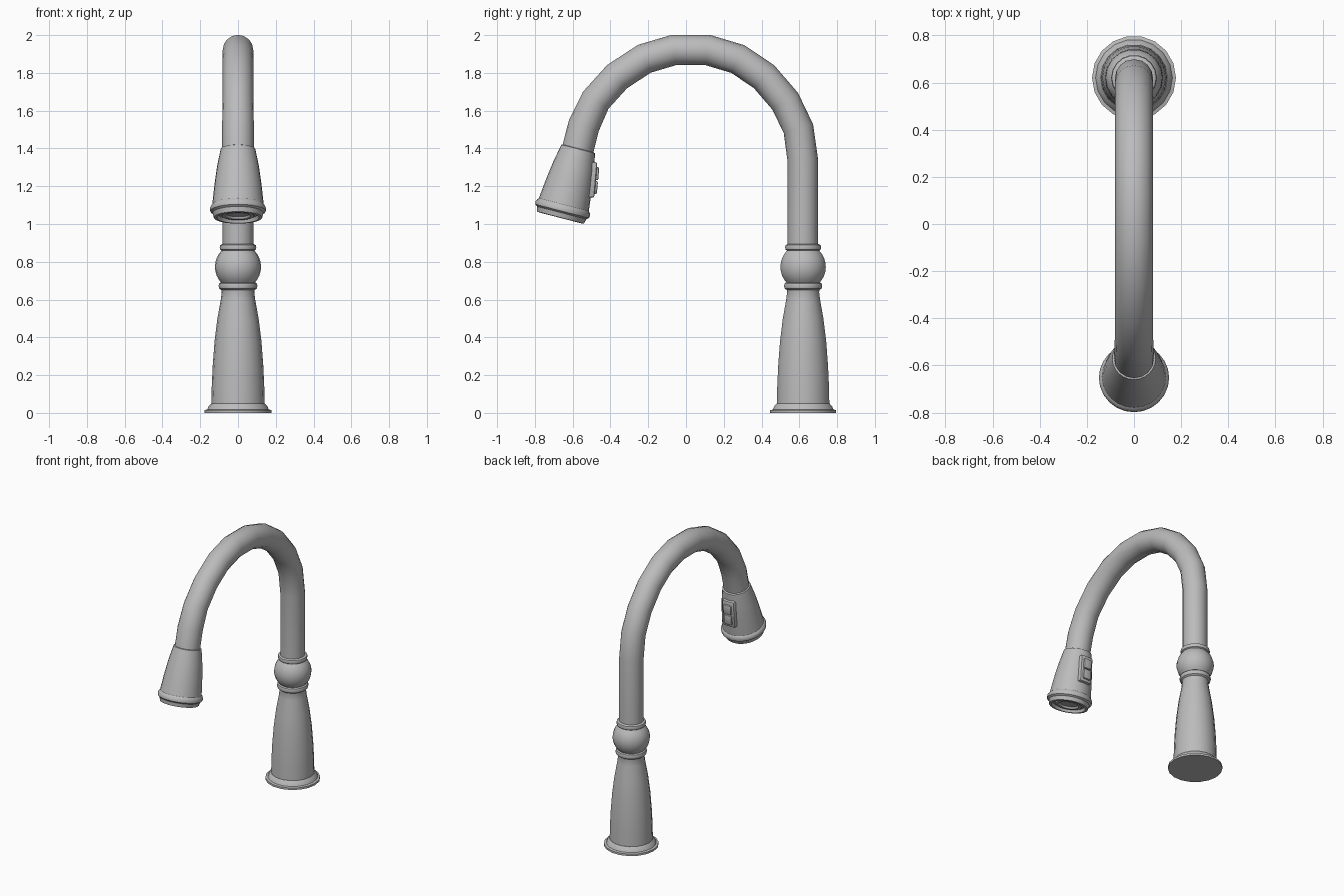
import bpy, bmesh, math
from mathutils import Vector, Matrix

if "Cube" in bpy.data.objects:
    bpy.data.objects.remove(bpy.data.objects["Cube"])

metal = bpy.data.materials.new("brushed_grey")
metal.diffuse_color = (0.5, 0.5, 0.5, 1)
metal.use_nodes = True
metal.node_tree.nodes["Principled BSDF"].inputs["Base Color"].default_value = metal.diffuse_color


def finish(name, bm, angle=35):
    bmesh.ops.recalc_face_normals(bm, faces=bm.faces[:])
    mesh = bpy.data.meshes.new(name)
    bm.to_mesh(mesh)
    bm.free()
    mesh.materials.append(metal)
    ob = bpy.data.objects.new(name, mesh)
    bpy.context.collection.objects.link(ob)
    bpy.ops.object.select_all(action='DESELECT')
    ob.select_set(True)
    bpy.context.view_layer.objects.active = ob
    bpy.ops.object.shade_smooth_by_angle(angle=math.radians(angle))
    return ob


def loft(name, rings, sides):
    """Skin circles given as (y, z, tangent, radius), capping both ends."""
    bm = bmesh.new()
    loops = []
    for y, z, t, r in rings:
        loop = []
        for i in range(sides):
            a = math.tau * i / sides
            s = r * math.sin(a)
            loop.append(bm.verts.new((r * math.cos(a), y + s * t[1], z - s * t[0])))
        loops.append(loop)
    for a, b in zip(loops, loops[1:]):
        for i in range(sides):
            j = (i + 1) % sides
            bm.faces.new((a[i], a[j], b[j], b[i]))
    bm.faces.new(loops[0])
    bm.faces.new(loops[-1])
    return finish(name, bm)


def turned(name, profile, sides, origin=(0.62, 0), axis=(0, 1)):
    """Turn a (distance along axis, radius) profile."""
    d = Vector(axis).normalized()
    return loft(name, [(origin[0] + d.x * h, origin[1] + d.y * h, d, r)
                       for h, r in profile], sides)


# Column: flange, flared body, collars and ball
turned("base_flange", [(0, .178), (.014, .178), (.018, .163), (.034, .156), (.05, .142)], 18)
turned("column_body", [(.045, .141), (.14, .139), (.25, .134), (.38, .124),
                       (.5, .109), (.6, .091), (.64, .086), (.66, .09)], 18)
turned("lower_collar", [(.65, .088), (.658, .099), (.672, .103), (.686, .099), (.693, .088)], 18)
ball = [(.773 + .122 * math.sin(a), .122 * math.cos(a))
        for a in (math.radians(-45 + 11.25 * i) for i in range(9))]
turned("ball", ball, 18)
turned("upper_collar", [(.857, .084), (.864, .094), (.878, .097), (.888, .094), (.894, .084)], 18)

# Gooseneck spout
path = [Vector(p) for p in [
    (.618, .87), (.618, 1.34), (.595, 1.505), (.525, 1.65), (.413, 1.78), (.275, 1.873),
    (.115, 1.921), (-.065, 1.921), (-.22, 1.875), (-.365, 1.78), (-.478, 1.655),
    (-.541, 1.52), (-.574, 1.39)]]
rings = []
for i, p in enumerate(path):
    before = (p - path[max(i - 1, 0)]).normalized()
    after = (path[min(i + 1, len(path) - 1)] - p).normalized()
    rings.append((p.x, p.y, (before + after).normalized(), .081 if i < 11 else .084))
loft("spout", rings, 16)

# Spray head with rolled rim and recessed nozzle
origin, axis = (-.57, 1.4), (-.25, -.968)
turned("spray_head", [(0, .084), (.003, .092), (.1, .111), (.2, .125), (.312, .137)],
       24, origin, axis)
turned("head_rim", [(.305, .134), (.314, .143), (.328, .149), (.343, .147), (.352, .135),
                    (.378, .128), (.38, .112), (.36, .106), (.36, .09), (.37, .086),
                    (.37, .066), (.358, .06)], 24, origin, axis)

# Spray button: frame plus raised rocker on the inner side of the head
tilt = Matrix.Rotation(math.radians(-5), 4, 'X')


def button(name, centre, size, bevel):
    bm = bmesh.new()
    bmesh.ops.create_cube(bm, size=1)
    bmesh.ops.scale(bm, vec=size, verts=bm.verts[:])
    edges = [e for e in bm.edges
             if all(v.co.y > 0 for v in e.verts)
             or abs(e.verts[0].co.y - e.verts[1].co.y) > .001]
    bmesh.ops.bevel(bm, geom=edges, offset=bevel, segments=2, profile=.5, affect='EDGES')
    bmesh.ops.transform(bm, matrix=Matrix.Translation(centre) @ tilt, verts=bm.verts[:])
    return finish(name, bm, 30)


button("button_frame", (0, -.507, 1.235), (.095, .06, .19), .012)
button("button_upper", (0, -.475, 1.267), (.06, .026, .07), .008)
button("button_lower", (0, -.482, 1.193), (.06, .026, .07), .008)
